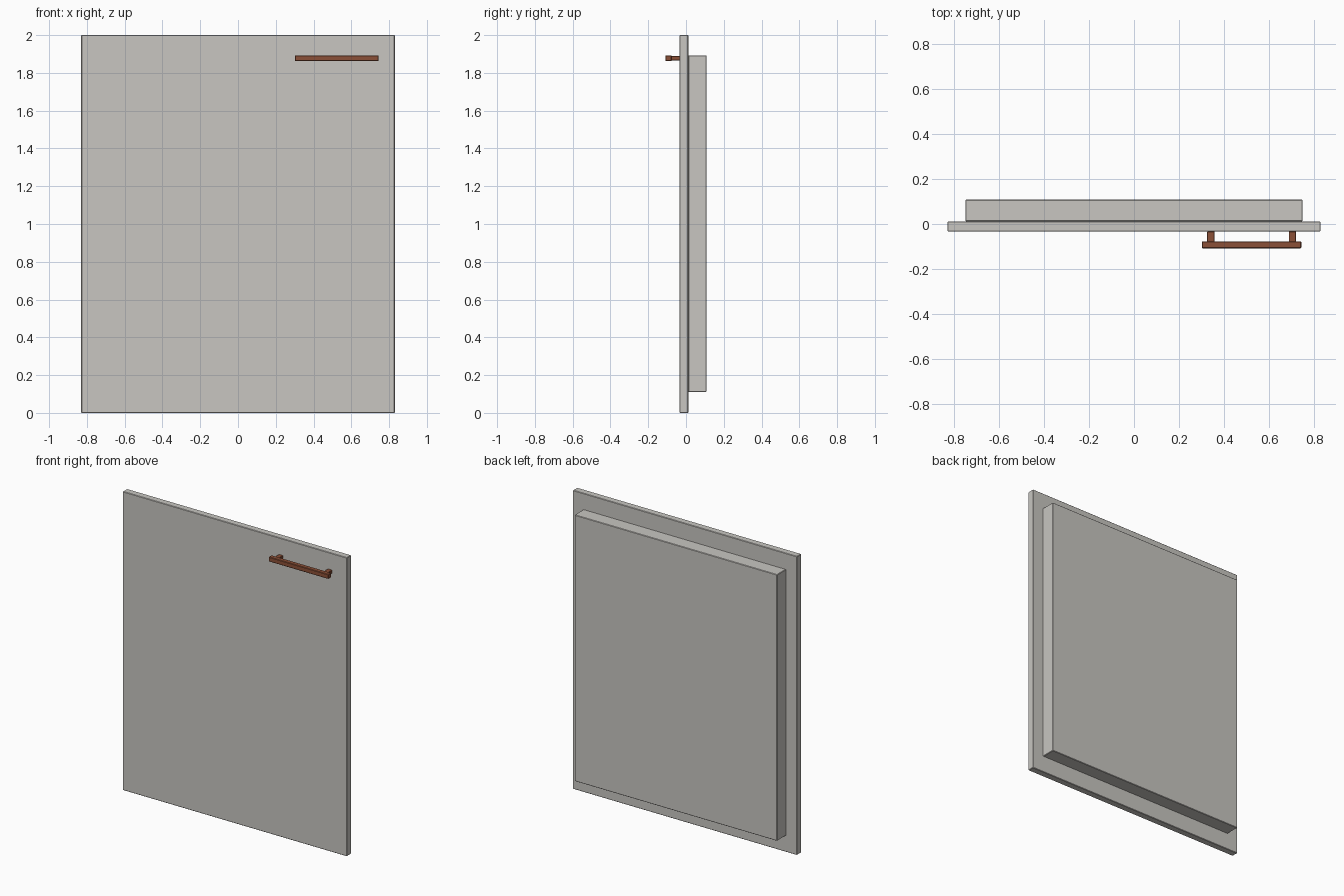
import bpy

cube = bpy.data.objects.get("Cube")
if cube:
    bpy.data.objects.remove(cube, do_unlink=True)


def make_material(name, color):
    mat = bpy.data.materials.new(name)
    mat.use_nodes = True
    mat.diffuse_color = color
    mat.node_tree.nodes["Principled BSDF"].inputs["Base Color"].default_value = color
    return mat


def box(name, low, high, mat, bevel):
    """Box between two corners, with slightly eased edges."""
    center = [(a + b) / 2 for a, b in zip(low, high)]
    size = [b - a for a, b in zip(low, high)]
    bpy.ops.mesh.primitive_cube_add(size=1, location=center)
    obj = bpy.context.object
    obj.name = name
    obj.scale = size
    bpy.ops.object.transform_apply(location=False, rotation=False, scale=True)
    obj.data.materials.append(mat)
    mod = obj.modifiers.new("eased_edges", "BEVEL")
    mod.width = bevel
    mod.segments = 1
    return obj


grey = make_material("warm grey", (0.58, 0.565, 0.535, 1))
copper = make_material("copper brown", (0.26, 0.08, 0.038, 1))

# Door panel and the raised block behind it
box("front_panel", (-0.83, -0.034, 0), (0.83, 0.012, 2), grey, 0.003)
box("back_block", (-0.75, 0.012, 0.11), (0.75, 0.108, 1.893), grey, 0.003)

# Bar handle on two short posts
box("handle_bar", (0.302, -0.108, 1.862), (0.745, -0.077, 1.893), copper, 0.003)
for side, x in (("right", 0.342), ("left", 0.705)):
    box("handle_post_" + side, (x - 0.016, -0.08, 1.866),
        (x + 0.016, -0.033, 1.889), copper, 0.002)
